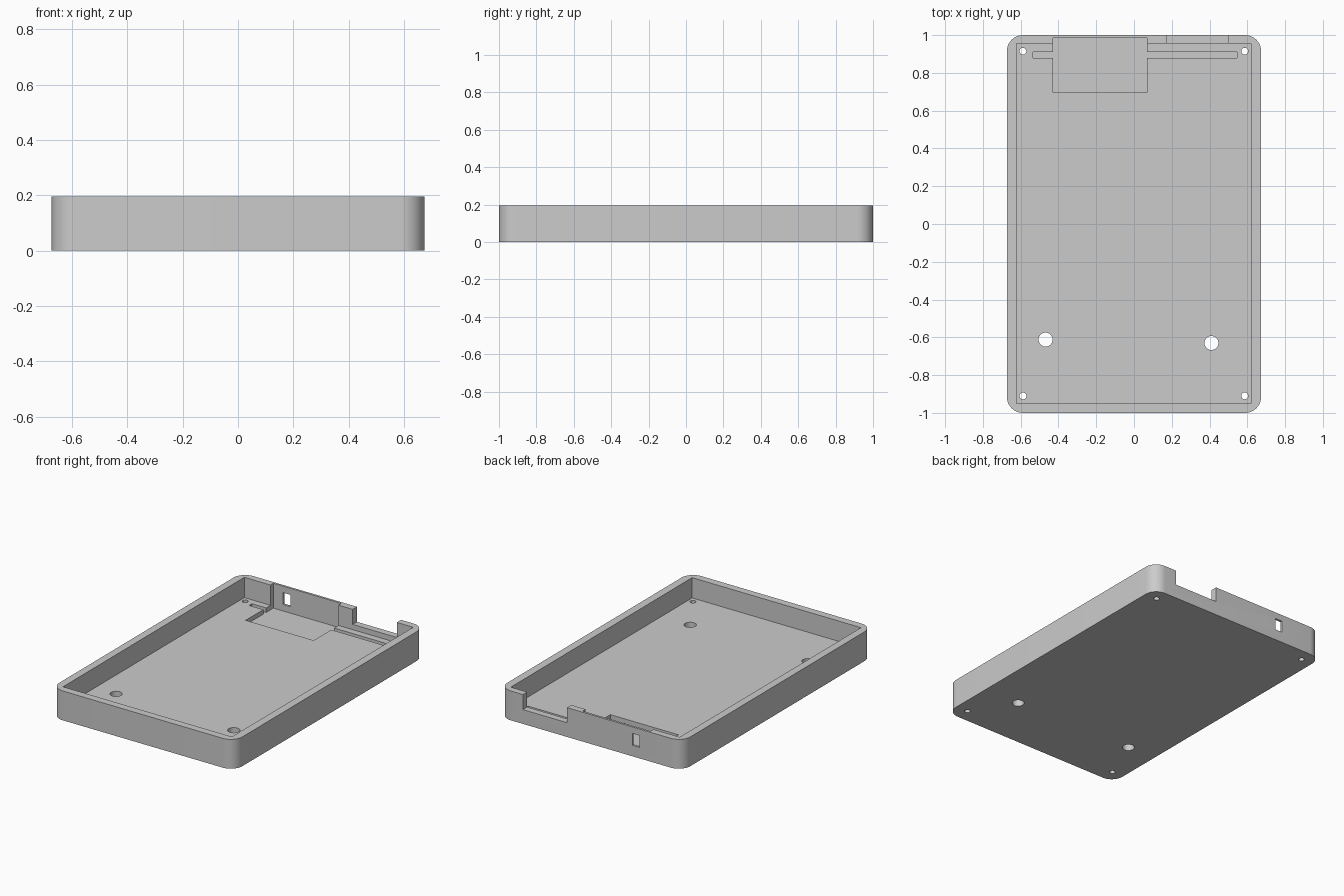
import bpy, bmesh, math

default = bpy.data.objects.get("Cube")
if default:
    bpy.data.objects.remove(default, do_unlink=True)

HALF_W, HALF_L, HEIGHT, CORNER = 0.673, 1.0, 0.195, 0.085
FLOOR, RECESS, ABOVE = 0.06, 0.03, 0.3


def make_object(name, bm):
    bmesh.ops.recalc_face_normals(bm, faces=bm.faces)
    mesh = bpy.data.meshes.new(name)
    bm.to_mesh(mesh)
    bm.free()
    obj = bpy.data.objects.new(name, mesh)
    bpy.context.collection.objects.link(obj)
    return obj


def prism(name, outline, z0, z1):
    """Extrude a flat outline from z0 up to z1."""
    bm = bmesh.new()
    face = bm.faces.new([bm.verts.new((x, y, z0)) for x, y in outline])
    top = bmesh.ops.extrude_face_region(bm, geom=[face])["geom"]
    moved = [v for v in top if isinstance(v, bmesh.types.BMVert)]
    bmesh.ops.translate(bm, verts=moved, vec=(0, 0, z1 - z0))
    return make_object(name, bm)


def box(name, x0, x1, y0, y1, z0, z1):
    return prism(name, [(x0, y0), (x1, y0), (x1, y1), (x0, y1)], z0, z1)


def arc(cx, cy, r, start, sweep, steps):
    angles = [start + sweep * i / steps for i in range(steps + 1)]
    return [(cx + r * math.cos(a), cy + r * math.sin(a)) for a in angles]


def hole(name, x, y, r):
    return prism(name, arc(x, y, r, 0, math.tau, 32)[:-1], -0.1, ABOVE)


def cut(target, cutter):
    cutter.hide_render = True
    mod = target.modifiers.new(cutter.name, "BOOLEAN")
    mod.operation, mod.solver, mod.object = "DIFFERENCE", "EXACT", cutter
    bpy.ops.object.modifier_apply(modifier=mod.name)
    bpy.data.objects.remove(cutter, do_unlink=True)


# Solid block with rounded vertical corners
outline = []
for i, (sx, sy) in enumerate([(1, 1), (-1, 1), (-1, -1), (1, -1)]):
    outline += arc(sx * (HALF_W - CORNER), sy * (HALF_L - CORNER), CORNER,
                   i * math.pi / 2, math.pi / 2, 12)
tray = prism("case_tray", outline, 0, HEIGHT)
bpy.context.view_layer.objects.active = tray
tray.select_set(True)

# Main cavity, then the floor recesses and back wall openings
cut(tray, box("cavity", -0.622, 0.62, -0.95, 0.955, FLOOR, ABOVE))
cut(tray, box("connector_pocket", -0.43, 0.07, 0.695, 0.985, RECESS, ABOVE))
cut(tray, box("pin_slot", -0.535, 0.545, 0.88, 0.91, RECESS, ABOVE))
cut(tray, box("cable_notch", 0.175, 0.5, 0.9, 1.1, 0.095, ABOVE))
cut(tray, box("port_window", -0.36, -0.305, 0.9, 1.1, 0.073, 0.152))

# Corner screw holes and two larger floor holes
for x in (-0.588, 0.586):
    for y in (-0.91, 0.915):
        cut(tray, hole("screw_hole", x, y, 0.018))
cut(tray, hole("left_floor_hole", 0.41, -0.63, 0.037))
cut(tray, hole("right_floor_hole", -0.468, -0.612, 0.037))

# Plain grey finish
color = (0.6, 0.6, 0.6, 1)
grey = bpy.data.materials.new("light_grey")
grey.use_nodes = True
grey.diffuse_color = color
grey.node_tree.nodes["Principled BSDF"].inputs["Base Color"].default_value = color
tray.data.materials.clear()
tray.data.materials.append(grey)
bpy.ops.object.shade_smooth_by_angle(angle=math.radians(30))
